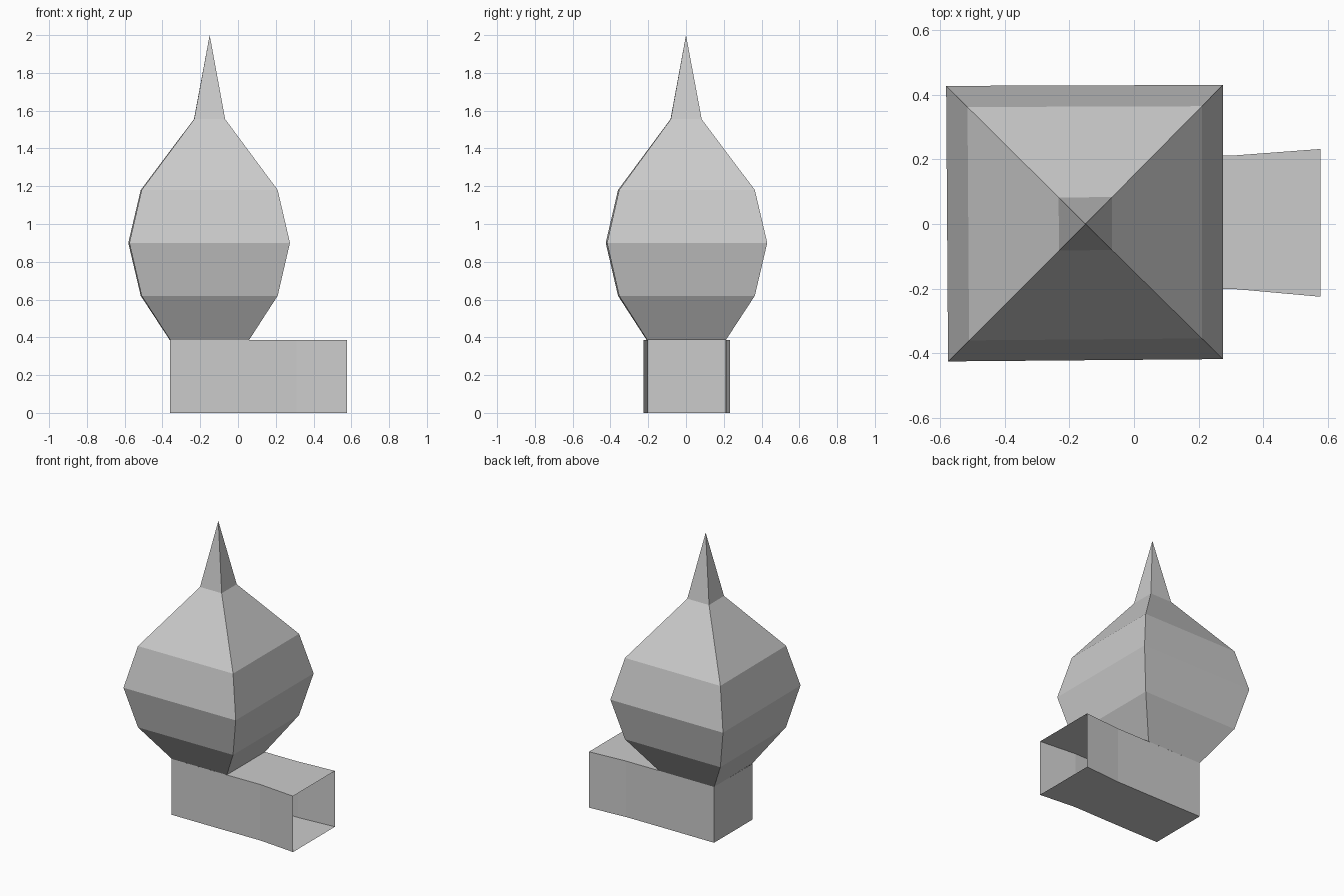
import bpy
import bmesh

if "Cube" in bpy.data.objects:
    bpy.data.objects.remove(bpy.data.objects["Cube"])

CX = -0.15          # bulb axis
DUCT_TOP = 0.385


def finish(bm, name):
    bmesh.ops.remove_doubles(bm, verts=bm.verts, dist=1e-5)
    bmesh.ops.recalc_face_normals(bm, faces=bm.faces)
    mesh = bpy.data.meshes.new(name)
    bm.to_mesh(mesh)
    bm.free()
    obj = bpy.data.objects.new(name, mesh)
    bpy.context.collection.objects.link(obj)
    return obj


def bridge(bm, a, b, skip=()):
    for i in range(4):
        if i not in skip:
            j = (i + 1) % 4
            bm.faces.new((a[i], a[j], b[j], b[i]))


# Four-sided onion bulb with spire: (half width, height), very slightly skewed square
corners = [(-1.0, -1.0), (1.0, -0.983), (1.0, 1.012), (-1.014, 1.005)]
profile = [(0.208, DUCT_TOP), (0.36, 0.62), (0.425, 0.90), (0.36, 1.18), (0.082, 1.555)]
bm = bmesh.new()
rings = [[bm.verts.new((CX + r * x, r * y, z)) for x, y in corners] for r, z in profile]
for a, b in zip(rings, rings[1:]):
    bridge(bm, a, b)
apex = bm.verts.new((CX, 0, 2.0))
for i in range(4):
    bm.faces.new((rings[-1][i], rings[-1][(i + 1) % 4], apex))
finish(bm, "onion_bulb")

# Hollow duct base, open at the right end and under the bulb: (x, y front, y back)
sections = [(-0.36, -0.208, 0.209), (0.058, -0.205, 0.21),
            (0.31, -0.201, 0.212), (0.577, -0.225, 0.232)]
bm = bmesh.new()
rings = [[bm.verts.new(p) for p in ((x, y0, 0), (x, y1, 0), (x, y1, DUCT_TOP), (x, y0, DUCT_TOP))]
         for x, y0, y1 in sections]
for n, (a, b) in enumerate(zip(rings, rings[1:])):
    bridge(bm, a, b, skip=(2,) if n == 0 else ())
bm.faces.new(rings[0])
finish(bm, "duct_base")
